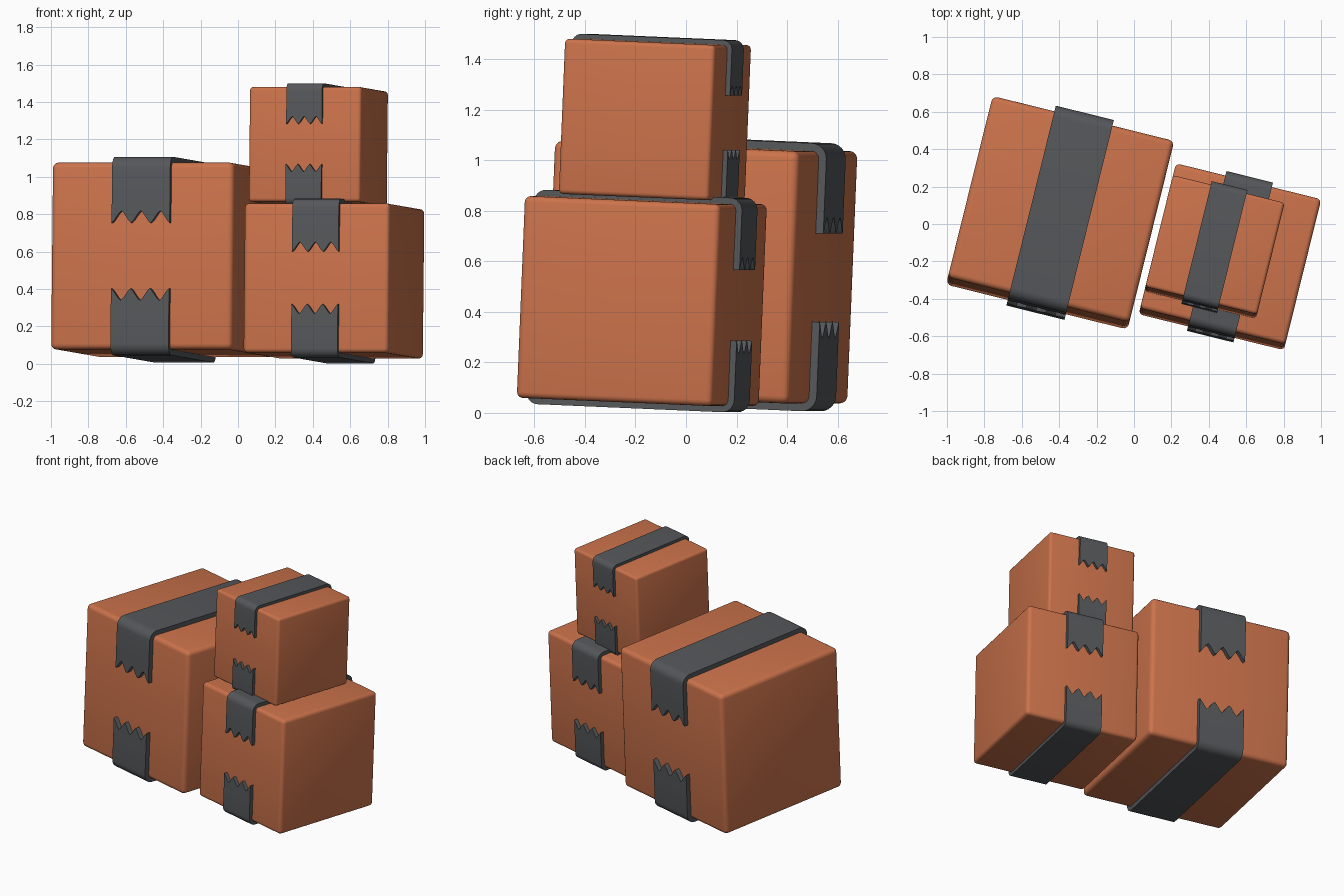
import bpy, bmesh, math
from mathutils import Matrix, Vector

if "Cube" in bpy.data.objects:
    bpy.data.objects.remove(bpy.data.objects["Cube"])

TILT = Matrix.Rotation(math.radians(-13.9), 4, 'Z') @ Matrix.Rotation(math.radians(-2.4), 4, 'X')


def material(name, color):
    m = bpy.data.materials.new(name)
    m.diffuse_color = (*color, 1)
    m.use_nodes = True
    m.node_tree.nodes["Principled BSDF"].inputs["Base Color"].default_value = m.diffuse_color
    return m


CARDBOARD = material("cardboard_orange", (0.6, 0.17, 0.07))
TAPE = material("tape_grey", (0.09, 0.095, 0.102))


def add_object(name, bm, mat, matrix):
    mesh = bpy.data.meshes.new(name)
    bmesh.ops.recalc_face_normals(bm, faces=bm.faces)
    bm.to_mesh(mesh)
    bm.free()
    ob = bpy.data.objects.new(name, mesh)
    bpy.context.collection.objects.link(ob)
    ob.matrix_world = matrix
    mesh.materials.append(mat)
    bpy.ops.object.select_all(action='DESELECT')
    ob.select_set(True)
    bpy.context.view_layer.objects.active = ob
    bpy.ops.object.shade_smooth_by_angle(angle=math.radians(35))
    return ob


def add_box(name, matrix):
    # unit cube with rounded edges
    bm = bmesh.new()
    bmesh.ops.create_cube(bm, size=1)
    bmesh.ops.bevel(bm, geom=bm.edges[:], offset=0.03, segments=4, profile=0.5, affect='EDGES')
    return add_object(name, bm, CARDBOARD, matrix)


def notch(u):
    # three softened notches across the torn end, 0 at tooth tips and 1 in the valleys
    t = (u * 3) % 1
    return 0.5 * (1 - abs(2 * t - 1)) + 0.5 * (0.5 - 0.5 * math.cos(2 * math.pi * t))


def tape_path(off, u):
    # front end, rounded front corner, rounded back corner, back end as (y, z)
    r, c = 0.03 + off, 0.47
    end = 0.175 + 0.065 * notch(u)
    front = [(-c - r, end), (-c - r, 0.3)]
    for i in range(7):
        a = math.pi / 2 * i / 6
        front.append((-c - r * math.cos(a), c + r * math.sin(a)))
    return front + [(-y, z) for y, z in reversed(front)]


def add_tape(name, matrix, side):
    # closed loops of outer and inner path, lofted across the tape width
    bm = bmesh.new()
    cols, width = 24, 0.32
    loops = []
    for k in range(cols + 1):
        u = k / cols
        pts = tape_path(0.031, u) + tape_path(-0.002, u)[::-1]
        loops.append([bm.verts.new(((u - 0.5) * width, y, side * z)) for y, z in pts])
    n = len(loops[0])
    for a, b in zip(loops, loops[1:]):
        for i in range(n):
            j = (i + 1) % n
            bm.faces.new((a[i], a[j], b[j], b[i]))
    # side walls of the strip
    for loop in (loops[0], loops[-1]):
        for i in range(n // 2 - 1):
            bm.faces.new((loop[i], loop[i + 1], loop[n - 2 - i], loop[n - 1 - i]))
    return add_object(name, bm, TAPE, matrix)


# name, centre, size
for name, centre, size in (
    ("large_box", (-0.395, 0.06, 0.557), 1.0),
    ("medium_box", (0.513, -0.175, 0.443), 0.8),
    ("small_box", (0.43, -0.123, 1.162), 0.615),
):
    matrix = Matrix.Translation(Vector(centre)) @ TILT @ Matrix.Scale(size, 4)
    add_box(name, matrix)
    add_tape(name + "_top_tape", matrix, 1)
    add_tape(name + "_bottom_tape", matrix, -1)
